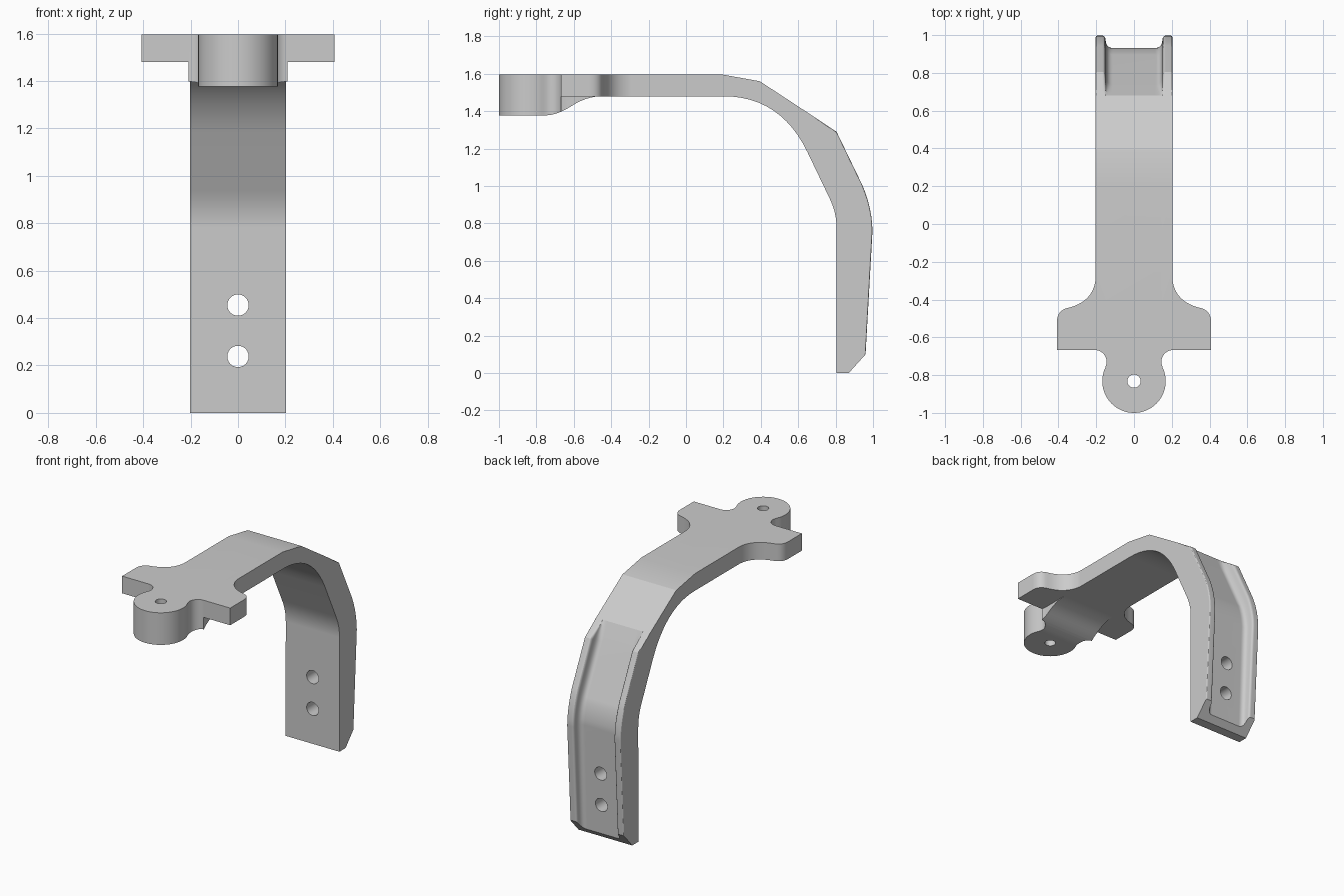
import bpy, bmesh, math
from mathutils import Vector

cube = bpy.data.objects.get("Cube")
if cube:
    bpy.data.objects.remove(cube, do_unlink=True)

W, TOP, UNDER = 0.203, 1.597, 1.48     # arm half width, plate top and underside


def bend(a, b, c, n=8):
    """Points along a quadratic curve."""
    a, b, c = Vector(a), Vector(b), Vector(c)
    ts = [i / n for i in range(n + 1)]
    return [a * (1 - t) ** 2 + b * 2 * t * (1 - t) + c * t * t for t in ts]


def broken(pts, n=4):
    """Points along a polyline, n steps to each leg."""
    out = [Vector(pts[0])]
    for a, b in zip(pts, pts[1:]):
        out += [Vector(a).lerp(Vector(b), i / n) for i in range(1, n + 1)]
    return out


def arc(cx, cy, r, a0, a1, n):
    angles = [math.radians(a0 + (a1 - a0) * i / n) for i in range(n + 1)]
    return [Vector((cx + r * math.cos(a), cy + r * math.sin(a))) for a in angles]


def make(name, bm):
    bmesh.ops.recalc_face_normals(bm, faces=bm.faces)
    mesh = bpy.data.meshes.new(name)
    bm.to_mesh(mesh)
    bm.free()
    ob = bpy.data.objects.new(name, mesh)
    bpy.context.collection.objects.link(ob)
    return ob


def prism(name, outline, to_3d, lo, hi):
    """Extrude a flat outline from lo to hi."""
    bm = bmesh.new()
    low, high = [[bm.verts.new(to_3d(p, h)) for p in outline] for h in (lo, hi)]
    bm.faces.new(low)
    bm.faces.new(high)
    for i in range(len(low)):
        j = (i + 1) % len(low)
        bm.faces.new((low[i], low[j], high[j], high[i]))
    return make(name, bm)


def plan(p, h):
    return (p[0], p[1], h)


def side(p, h):
    return (h, p[0], p[1])


def front(p, h):
    return (p[0], h, p[1])


def mirrored(half):
    """Close a right-hand outline with its mirror image."""
    left = [Vector((-p[0], p[1])) for p in reversed(half) if abs(p[0]) > 1e-5]
    return list(half) + left


def combine(target, other, operation):
    mod = target.modifiers.new(operation, 'BOOLEAN')
    mod.operation, mod.solver, mod.object = operation, 'EXACT', other
    bpy.context.view_layer.objects.active = target
    bpy.ops.object.modifier_apply(modifier=mod.name)
    bpy.data.objects.remove(other, do_unlink=True)


# Arm: underside, rail crest and channel floor, all walked from head to foot
shared = [(0.19, TOP), (0.395, 1.56), (0.68, 1.373)]
inner = [Vector((-0.45, UNDER))] + bend((0.2, UNDER), (0.506, UNDER), (0.65, 1.18), 12)
inner += bend((0.765, 0.94), (0.805, 0.86), (0.805, 0.78), 6)
rail = [Vector((-0.45, TOP))] + broken(shared + [(0.805, 1.29)])
rail += bend((0.945, 1.0), (0.995, 0.88), (0.997, 0.76), 6)
floor = [Vector((-0.45, TOP))] + broken(shared + [(0.74, 1.255)])
floor += bend((0.88, 0.965), (0.93, 0.87), (0.932, 0.76), 6)
# Chamfered foot
for path, points in ((inner, [(0.804, 0.07), (0.804, 0)]),
                     (rail, [(0.96, 0.1), (0.87, 0)]),
                     (floor, [(0.905, 0.039), (0.87, 0)])):
    path += [Vector(p) for p in points]

# Cross-section of the back: position across, blend from rail to floor
section = bend((W, 0.15), (W, 0), (0.193, 0), 4)
section += bend((0.168, 0), (0.152, 0), (0.151, 0.3), 5)
section += bend((0.149, 0.5), (0.143, 1), (0.112, 1), 6)
section = mirrored(section)

bm = bmesh.new()
rings = []
for i, r, f in zip(inner, rail, floor):
    ring = [bm.verts.new(side(r.lerp(f, w), x)) for x, w in section]
    ring += [bm.verts.new(side(i, x)) for x in (-W, W)]
    rings.append(ring)
for a, b in zip(rings, rings[1:]):
    for i in range(len(a)):
        j = (i + 1) % len(a)
        bm.faces.new((a[i], a[j], b[j], b[i]))
bm.faces.new(rings[0])
bm.faces.new(rings[-1])
bracket = make("hook_bracket", bm)

# Neck fillet and round nose, shared by the plate and the boss
neck = arc(0.208, -0.73, 0.063, 90, 205.7, 12)
nose = arc(0, -0.832, 0.168, 25.7, -90, 20)

# Head plate with two side tabs
shoulder = bend((W, -0.29), (0.215, -0.41), (0.345, -0.443), 10)
shoulder += bend((0.345, -0.443), (0.408, -0.455), (0.408, -0.52), 8)[1:]
half = shoulder + [Vector((0.408, -0.667))] + neck + nose
plate = prism("head_plate", mirrored(half), plan, UNDER, TOP)

# Deep boss running back into the underside as a curved gusset
half = [Vector((W, -0.44)), Vector((W, -0.64))] + neck + nose
boss = prism("boss", mirrored(half), plan, 1.3, 1.55)
ramp = bend((-0.75, 1.378), (-0.69, 1.378), (-0.61, 1.429))
ramp += bend((-0.61, 1.429), (-0.53, UNDER), (-0.45, UNDER))[1:]
ramp = [(-1.1, 1.378)] + ramp + [(-0.4, UNDER), (-0.4, 1.56), (-1.1, 1.56)]
combine(boss, prism("gusset_shape", ramp, side, -0.5, 0.5), 'INTERSECT')

combine(plate, boss, 'UNION')
combine(bracket, plate, 'UNION')

# Through holes: one in the boss, two screw holes in the leg
holes = [prism("boss_hole", arc(0, -0.832, 0.035, 0, 350, 35), plan, 1.2, 1.8)]
for z in (0.455, 0.238):
    holes.append(prism("screw_hole", arc(0, z, 0.045, 0, 350, 35), front, 0.6, 1.2))
for hole in holes:
    combine(bracket, hole, 'DIFFERENCE')

# Tidy flat areas
bm = bmesh.new()
bm.from_mesh(bracket.data)
bmesh.ops.remove_doubles(bm, verts=bm.verts, dist=1e-5)
bmesh.ops.dissolve_limit(bm, angle_limit=math.radians(0.3), verts=bm.verts, edges=bm.edges)
bm.to_mesh(bracket.data)
bm.free()

# Plain grey finish
grey = bpy.data.materials.new("plain_grey")
grey.use_nodes = True
colour = (0.6, 0.6, 0.6, 1)
grey.diffuse_color = colour
grey.node_tree.nodes["Principled BSDF"].inputs["Base Color"].default_value = colour
bracket.data.materials.clear()
bracket.data.materials.append(grey)

bpy.ops.object.select_all(action='DESELECT')
bracket.select_set(True)
bpy.context.view_layer.objects.active = bracket
bpy.ops.object.shade_smooth_by_angle(angle=math.radians(22))
bracket.modifiers.new("even_shading", 'WEIGHTED_NORMAL').keep_sharp = True
